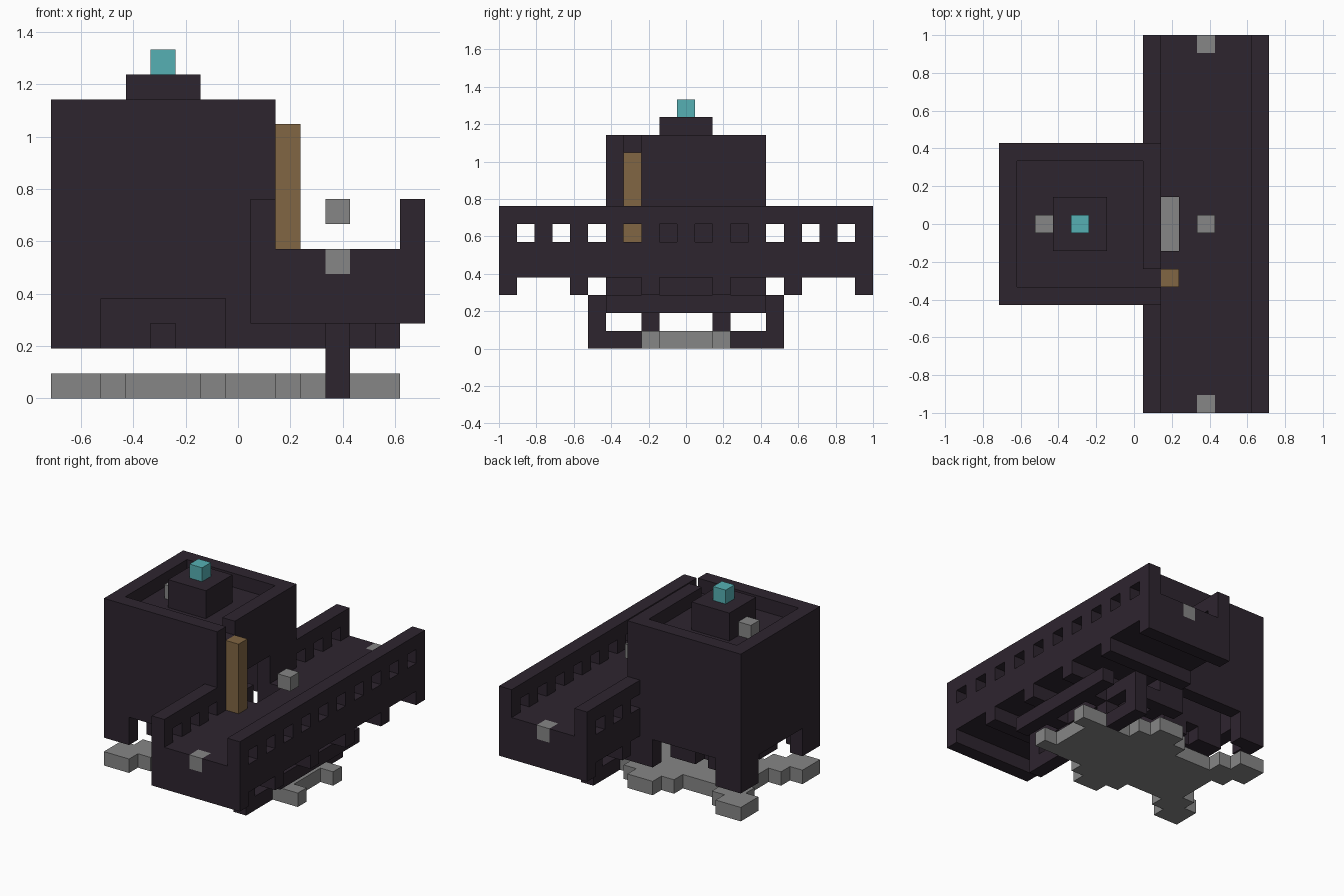
import bpy, bmesh
from mathutils import Vector

U = 2 / 21                              # size of one block
ORIGIN = Vector((-7.5 * U, -1.0, 0.0))

old = bpy.data.objects.get("Cube")
if old:
    bpy.data.objects.remove(old)


def material(name, rgb):
    m = bpy.data.materials.new(name)
    m.use_nodes = True
    m.diffuse_color = (*rgb, 1)
    m.node_tree.nodes["Principled BSDF"].inputs["Base Color"].default_value = (*rgb, 1)
    return m


dark = material("dark plum", (0.027, 0.018, 0.028))
grey = material("mid grey", (0.236, 0.236, 0.236))
cyan = material("soft cyan", (0.093, 0.434, 0.456))
brown = material("wood brown", (0.22, 0.133, 0.056))


def box(x0, x1, y0, y1, z0, z1):
    """Block cells in a half-open range."""
    return {(x, y, z) for x in range(x0, x1) for y in range(y0, y1) for z in range(z0, z1)}


def both(cells):
    """Add the copy mirrored front to back."""
    return cells | {(x, 20 - y, z) for x, y, z in cells}


parts = {}


def add(name, mat, cells):
    """Register a part; it replaces any earlier cells it overlaps."""
    for _, other in parts.values():
        other -= cells
    parts[name] = (mat, set(cells))


# bridge: deck, ribs, skirts and parapets with square windows
bridge = box(8, 15, 0, 21, 4, 6)
for y in range(0, 21, 4):
    bridge |= box(8, 15, y, y + 1, 3, 4)
for x in (8, 14):
    bridge |= box(x, x + 1, 0, 21, 6, 8)
    for y in range(1, 21, 2):
        bridge -= box(x, x + 1, y, y + 1, 6, 7)
bridge -= box(9, 10, 9, 12, 3, 6)
bridge -= box(0, 9, 6, 15, 0, 14)
add("bridge", dark, bridge)

# hollow tower with roof floor, arches at the foot and a doorway to the bridge
tower = box(0, 9, 6, 15, 2, 12) - box(1, 8, 7, 14, 2, 12)
tower |= box(1, 8, 7, 14, 10, 11)
tower -= both(box(2, 7, 6, 7, 2, 4))
tower -= box(0, 1, 8, 13, 2, 4) | box(8, 9, 8, 13, 2, 4)
tower -= box(8, 9, 9, 12, 4, 8)
tower -= box(8, 9, 7, 8, 11, 12)
add("tower", dark, tower)

# core inside the tower foot, with a notch on each side
core = box(2, 7, 8, 13, 2, 5)
core -= both(box(4, 5, 8, 9, 2, 3)) | box(2, 3, 10, 11, 2, 3)
add("tower_core", dark, core)

# roof turret
add("turret", dark, box(3, 6, 9, 12, 11, 13))
add("turret_light", cyan, box(4, 5, 10, 11, 13, 14))

# stepped base plate with two prongs
base = box(0, 9, 6, 15, 0, 1)
base -= both(box(2, 7, 6, 7, 0, 1) | box(3, 6, 7, 8, 0, 1))
base -= box(0, 1, 8, 13, 0, 1) | box(1, 2, 9, 12, 0, 1)
base |= box(9, 10, 7, 14, 0, 1) | box(10, 12, 8, 13, 0, 1) | box(12, 13, 9, 12, 0, 1)
base |= both(box(12, 14, 8, 9, 0, 1))
add("base_plate", grey, base)

# legs and the frame below the bridge
legs = both(box(11, 12, 5, 8, 0, 1) | box(11, 12, 5, 6, 1, 3) | box(11, 12, 8, 9, 1, 2))
add("legs", dark, legs)
frame = box(11, 12, 6, 15, 2, 3) | box(13, 14, 6, 15, 2, 3)
frame |= both(box(9, 14, 8, 9, 2, 3) | box(9, 12, 6, 7, 2, 3))
add("under_frame", dark, frame)

# ladder post and small grey markers
add("ladder_post", brown, box(9, 10, 7, 8, 6, 11))
add("deck_marker", grey, box(11, 12, 10, 11, 7, 8))
add("roof_marker", grey, box(2, 3, 10, 11, 11, 12))
add("front_marker", grey, box(11, 12, 0, 1, 5, 6))
add("back_marker", grey, box(11, 12, 20, 21, 5, 6))

# turn each part into a mesh of its exposed faces
filled = set().union(*(cells for _, cells in parts.values()))
for name, (mat, cells) in parts.items():
    bm = bmesh.new()
    for cell in sorted(cells):
        for axis in range(3):
            for side in (0, 1):
                step = list(cell)
                step[axis] += 2 * side - 1
                if tuple(step) in filled:
                    continue
                corners = []
                for a, b in ((0, 0), (1, 0), (1, 1), (0, 1)):
                    p = Vector(cell)
                    p[axis] += side
                    p[(axis + 1) % 3] += a
                    p[(axis + 2) % 3] += b
                    corners.append(bm.verts.new(ORIGIN + p * U))
                bm.faces.new(corners if side else corners[::-1])
    bmesh.ops.remove_doubles(bm, verts=bm.verts, dist=U / 100)
    mesh = bpy.data.meshes.new(name)
    bm.to_mesh(mesh)
    bm.free()
    mesh.materials.append(mat)
    bpy.context.collection.objects.link(bpy.data.objects.new(name, mesh))
